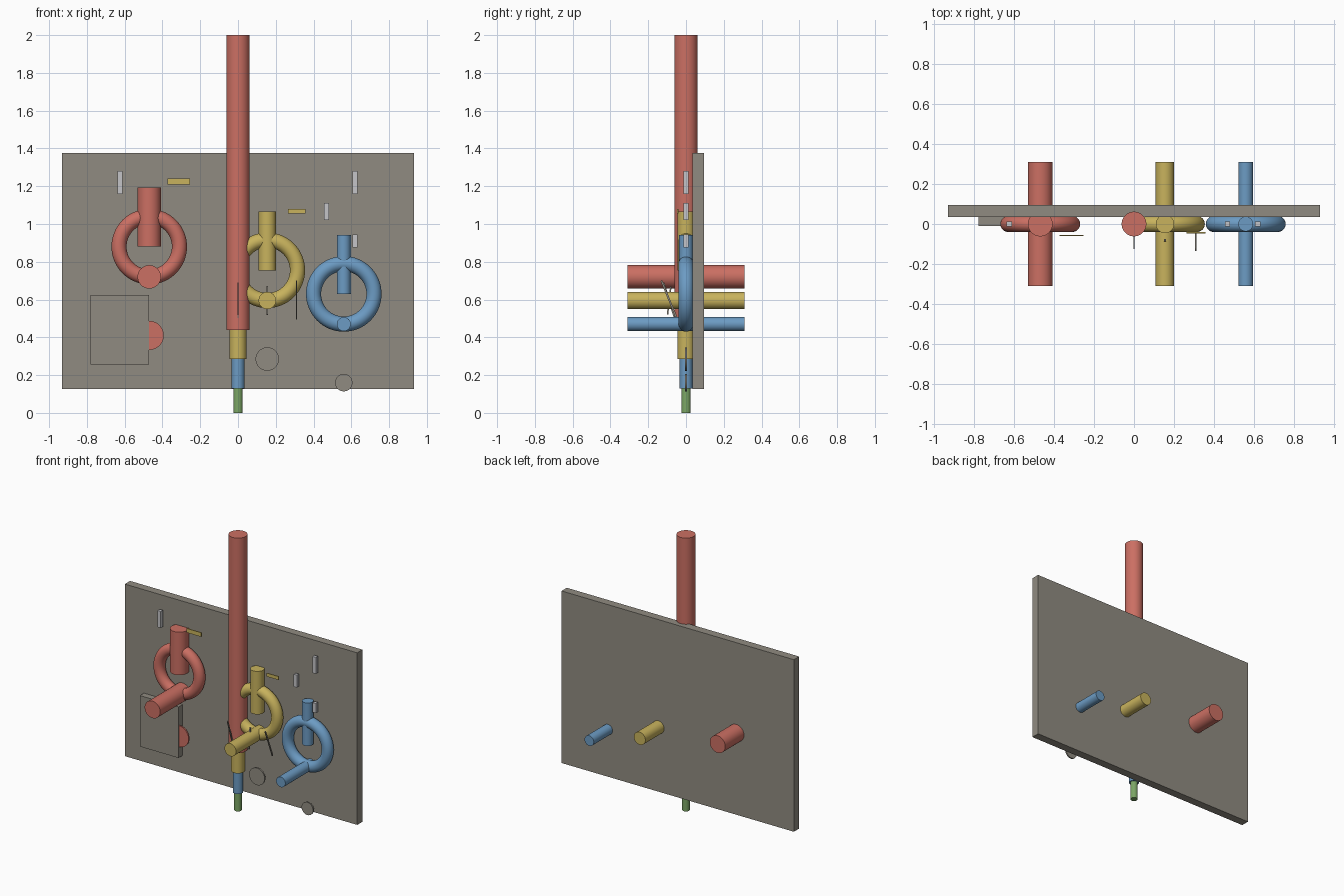
import bpy, math
from mathutils import Vector

old = bpy.data.objects.get("Cube")
if old:
    bpy.data.objects.remove(old, do_unlink=True)


def material(name, rgb):
    m = bpy.data.materials.new(name)
    m.use_nodes = True
    m.diffuse_color = (*rgb, 1)
    m.node_tree.nodes["Principled BSDF"].inputs["Base Color"].default_value = (*rgb, 1)
    return m


red = material("coral_red", (0.60, 0.16, 0.125))
yellow = material("mustard_yellow", (0.58, 0.45, 0.11))
blue = material("steel_blue", (0.15, 0.33, 0.55))
green = material("leaf_green", (0.20, 0.38, 0.13))
grey = material("warm_grey", (0.28, 0.26, 0.22))
silver = material("silver", (0.56, 0.56, 0.58))


def finish(name, mat, smooth=False):
    ob = bpy.context.object
    ob.name = name
    ob.data.materials.append(mat)
    if smooth:
        bpy.ops.object.shade_smooth_by_angle(angle=math.radians(40))
    return ob


def rod(name, start, end, radius, mat):
    a, b = Vector(start), Vector(end)
    turn = (b - a).to_track_quat("Z", "Y").to_euler()
    bpy.ops.mesh.primitive_cylinder_add(vertices=48, radius=radius, depth=(b - a).length,
                                        location=(a + b) / 2, rotation=turn)
    return finish(name, mat, True)


def box(name, centre, size, mat, tilt=0):
    bpy.ops.mesh.primitive_cube_add(size=1, location=centre, rotation=(tilt, 0, 0))
    bpy.context.object.scale = size
    bpy.ops.object.transform_apply(location=False, rotation=False, scale=True)
    return finish(name, mat)


def needle(name, x, top, bottom, size, mat):
    # slim bar leaning in the y-z plane between two (y, z) points
    dy, dz = top[0] - bottom[0], top[1] - bottom[1]
    centre = (x, (top[0] + bottom[0]) / 2, (top[1] + bottom[1]) / 2)
    box(name, centre, (*size, math.hypot(dy, dz)), mat, math.atan2(-dy, dz))


# Backboard and raised panel
box("backboard", (0, 0.065, 0.751), (1.865, 0.06, 1.248), grey)
box("raised_panel", (-0.625, 0.012, 0.44), (0.31, 0.046, 0.37), grey)

# Stepped central pole
pole = [("lower_tip", 0, 0.13, 0.025, green), ("lower_pole", 0.13, 0.285, 0.034, blue),
        ("middle_pole", 0.285, 0.44, 0.045, yellow), ("main_pole", 0.44, 2, 0.062, red)]
for name, low, high, radius, mat in pole:
    rod(name, (0, 0, low), (0, 0, high), radius, mat)

# Three rings, each with an upright rod and a through peg
for label, x, z, radius, mat in [("red", -0.47, 0.88, 0.062, red),
                                 ("yellow", 0.155, 0.755, 0.046, yellow),
                                 ("blue", 0.56, 0.63, 0.037, blue)]:
    bpy.ops.mesh.primitive_torus_add(major_radius=0.16, minor_radius=0.04, major_segments=64,
                                     minor_segments=24, location=(x, 0, z),
                                     rotation=(math.pi / 2, 0, 0))
    finish(label + "_ring", mat, True)
    rod(label + "_upright", (x, 0, z), (x, 0, z + 0.312), radius, mat)
    rod(label + "_peg", (x, -0.31, z - 0.16), (x, 0.31, z - 0.16), radius, mat)

# Thin discs
for name, x, z, radius, mat in [("red_disc", -0.47, 0.41, 0.077, red),
                                ("upper_disc", 0.155, 0.285, 0.062, grey),
                                ("lower_disc", 0.56, 0.16, 0.046, grey)]:
    rod(name, (x, -0.005, z), (x, 0.005, z), radius, mat)

# Small silver bars
for i, (x, low, high) in enumerate([(-0.625, 1.16, 1.28), (0.62, 1.16, 1.28),
                                    (0.468, 1.02, 1.11), (0.62, 0.875, 0.945)]):
    box(f"silver_bar_{i + 1}", (x, 0, (low + high) / 2), (0.026, 0.024, high - low), silver)

# Yellow plates
box("left_plate", (-0.313, -0.057, 1.225), (0.12, 0.006, 0.03), yellow)
box("right_plate", (0.311, -0.044, 1.068), (0.095, 0.006, 0.025), yellow)

# Leaning needles
needle("left_needle", 0, (-0.12, 0.69), (-0.06, 0.505), (0.006, 0.01), grey)
needle("middle_needle", 0.155, (-0.08, 0.67), (-0.098, 0.52), (0.01, 0.008), grey)
needle("right_needle", 0.31, (-0.13, 0.70), (-0.047, 0.495), (0.006, 0.01), grey)
